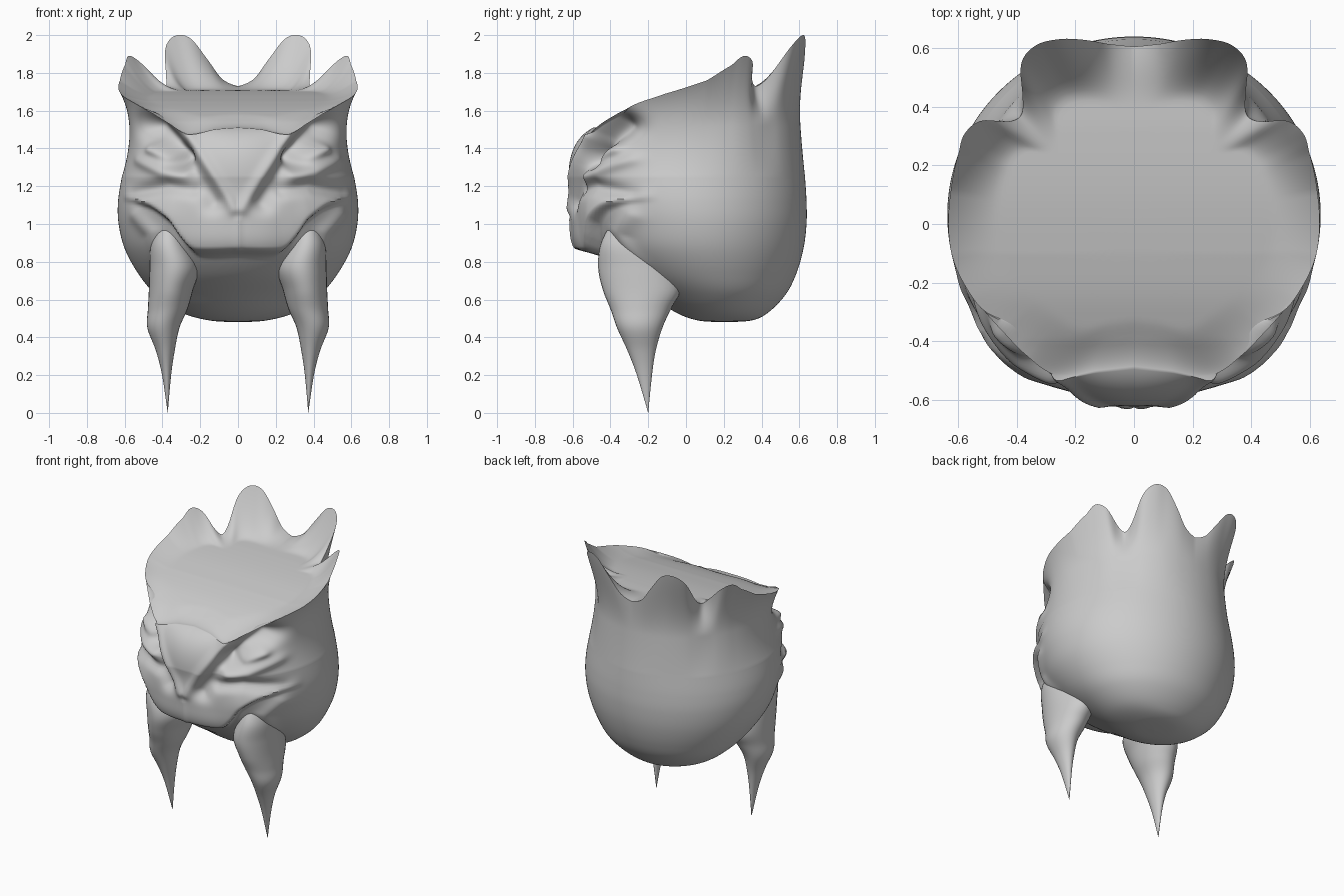
import bpy, bmesh, math

if "Cube" in bpy.data.objects:
    bpy.data.objects.remove(bpy.data.objects["Cube"])

def spline(pts, t):
    """Smooth (Catmull-Rom) interpolation of tuples at index t."""
    n = len(pts) - 1
    i = min(int(t), n - 1)
    f = t - i
    p0, p1, p2, p3 = (pts[max(0, min(n, i + k))] for k in (-1, 0, 1, 2))
    return [b + .5 * f * (c - a + f * (2*a - 5*b + 4*c - d + f * (3*(b - c) + d - a)))
            for a, b, c, d in zip(p0, p1, p2, p3)]

def lookup(pts, key):
    """Interpolate a table sorted by its first column."""
    key = max(pts[0][0], min(pts[-1][0], key))
    i = 0
    while i < len(pts) - 2 and key > pts[i + 1][0]:
        i += 1
    return spline(pts, i + (key - pts[i][0]) / (pts[i + 1][0] - pts[i][0]))[1:]

def step(a, b, x):
    t = max(0, min(1, (x - a) / (b - a)))
    return t * t * (3 - 2 * t)

def loft(name, rings):
    """Skin rings of equal length; the ends are closed by a point."""
    bm = bmesh.new()
    vs = [[bm.verts.new(p) for p in r] for r in rings]
    n = len(vs[0])
    for a, b in zip(vs, vs[1:]):
        for i in range(n):
            bm.faces.new((a[i], a[(i + 1) % n], b[(i + 1) % n], b[i]))
    bmesh.ops.remove_doubles(bm, verts=bm.verts, dist=1e-5)
    bmesh.ops.recalc_face_normals(bm, faces=bm.faces)
    me = bpy.data.meshes.new(name)
    bm.to_mesh(me)
    bm.free()
    ob = bpy.data.objects.new(name, me)
    bpy.context.collection.objects.link(ob)
    bpy.context.view_layer.objects.active = ob
    bpy.ops.object.select_all(action='DESELECT')
    ob.select_set(True)
    bpy.ops.object.shade_smooth_by_angle(angle=math.radians(50))
    return ob

# Skull: z, half width, front y, back y
SKULL = [(.48, 0, .20, .20), (.49, .155, .06, .35), (.535, .31, -.06, .44),
         (.63, .44, -.20, .53), (.74, .53, -.36, .585), (.87, .60, -.485, .622),
         (1.0, .632, -.55, .638), (1.12, .635, -.595, .638), (1.25, .615, -.622, .63)]
# Crest rim: angle from the front, radius, height
RIM = [(0, .49, 1.51), (14, .52, 1.50), (27, .585, 1.475), (40, .585, 1.535), (51, .585, 1.585),
       (65, .605, 1.64), (80, .63, 1.69),
       (100, .635, 1.76), (112, .645, 1.84), (118, .655, 1.89), (124, .63, 1.86),
       (129, .555, 1.77), (134, .535, 1.73), (139, .58, 1.78), (145, .67, 1.93),
       (151, .695, 1.995), (158, .68, 1.985), (165, .65, 1.88), (172, .62, 1.77), (180, .605, 1.73)]
# Crown between the crests: y, z
CROWN = [(-.6, 1.42), (-.5, 1.505), (-.4, 1.555), (-.25, 1.61), (-.1, 1.65), (.1, 1.685),
         (.3, 1.705), (.45, 1.713), (.6, 1.73)]
# Lower edge of the muzzle: x, z
MOUTH = [(0, .845), (.2, .845), (.26, .90), (.34, 1.01), (.45, 1.09), (.6, 1.13)]
# Face carving lines: width, push, points (x, z)
LINES = [(.055, -.11, ((.32, 1.36), (.38, 1.44), (.47, 1.52))),              # eye socket
         (.03, .045, ((.38, 1.36), (.45, 1.40))),                            # eyeball
         (.026, .022, ((.02, 1.08), (.12, 1.24), (.26, 1.46))),              # brow ridge
         (.045, -.045, ((.13, 1.12), (.25, 1.29), (.32, 1.36))),             # hollow under brow
         (.03, .025, ((.29, 1.27), (.40, 1.28), (.52, 1.34))),               # lower eyelid
         (.03, -.03, ((.24, 1.18), (.38, 1.20), (.55, 1.16))),               # cheek groove
         (.035, .025, ((.44, .80), (.45, .95), (.54, 1.04))),                # jaw edge
         (.012, .008, ((0, .87), (0, 1.02)))]                                # nose ridge

def carve(p):
    """Push a point of the face in or out along its radius."""
    x, y, z = p
    if y > -.08 or z < .7:
        return p
    d, ax = 0, abs(x)
    for w, push, pts in LINES:
        near = 9
        for (x1, z1), (x2, z2) in zip(pts, pts[1:]):
            dx, dz = x2 - x1, z2 - z1
            t = max(0, min(1, ((ax - x1)*dx + (z - z1)*dz) / (dx*dx + dz*dz)))
            near = min(near, math.hypot(ax - x1 - t*dx, z - z1 - t*dz))
        d += push * math.exp(-.7 * (near / w)**2)
    edge = lookup(MOUTH, ax)[0]
    lip = .105 - .05 * step(.1, .5, ax)
    d += lip * step(edge - .02, edge + .03, z) * (1 - step(edge - .03, 1.22, z))
    d *= step(-.12, -.36, y)
    r = math.hypot(x, y)
    return (x * (1 + d / r), y * (1 + d / r), z)

# Head: bottom to temples, temples to crest rim, then in over the crown
N, A, B, C = 288, 80, 44, 36
rings = [[] for _ in range(A + B + C)]
for k in range(N):
    a = 2 * math.pi * k / N
    s, c = math.sin(a), math.cos(a)
    deg = math.degrees(a)
    deg = min(deg, 360 - deg)
    rr, rz = lookup(RIM, deg)
    back = step(85, 115, deg)
    r0 = rr + (.598 - rr) * back          # skull wall below the crest

    def wall(t):
        z, hw, yf, yb = spline(SKULL, t)
        return (hw * s, (yf + yb) / 2 - (yb - yf) / 2 * c, z)
    for i in range(A):
        rings[i].append(carve(wall(i / A * (len(SKULL) - 1))))
    p0, p2 = wall(len(SKULL) - 1), (r0 * s, -r0 * c, rz)
    m = 1 - .12 * s * s - .025 * (1 - c)
    p1 = (p0[0] * m, p0[1] * m, p0[2] + (rz - p0[2]) * (.6 + .15 * step(.8, 1, c)))
    for i in range(B):
        t = i / B
        x, y, z = ((1-t)**2 * u + 2*t*(1-t) * v + t*t * w for u, v, w in zip(p0, p1, p2))
        e = (rr - r0) * step(1.52, 1.52 + (rz - 1.52) * 1.25, z) / step(0, 1.25, 1) if back else 0
        rings[A + i].append(carve((x + e * s, y - e * c, z)))
    inner = .66 + .08 * math.sin(math.radians(deg))**2
    for i in range(C):
        f = 1 - (i / (C - 1))**1.3
        y = -rr * c * f
        w = max(0, (f - inner) / (1 - inner))**1.7
        base = lookup(CROWN, y)[0]
        rings[A + B + i].append((rr * s * f, y, base + (rz - base) * w) if i
                                else carve((rr * s, -rr * c, rz)))
loft("head", rings)

# Fangs: z, centre x, centre y, half width, half depth
FANG = [(1.03, .37, -.30, .04, .08), (.9, .365, -.30, .095, .15), (.77, .338, -.26, .13, .205),
        (.65, .355, -.235, .117, .205), (.55, .372, -.24, .105, .16), (.45, .395, -.245, .085, .12),
        (.33, .385, -.235, .05, .075), (.2, .378, -.22, .024, .04), (.0, .372, -.2, 0, 0)]
for side, label in ((1, "right"), (-1, "left")):
    rows = []
    for i in range(49):
        z, cx, cy, rx, ry = spline(FANG, i / 6)
        rows.append([(side * (cx + rx * math.cos(j * math.pi / 16)),
                      cy + ry * math.sin(j * math.pi / 16), z) for j in range(32)])
    loft("fang_" + label, rows)
